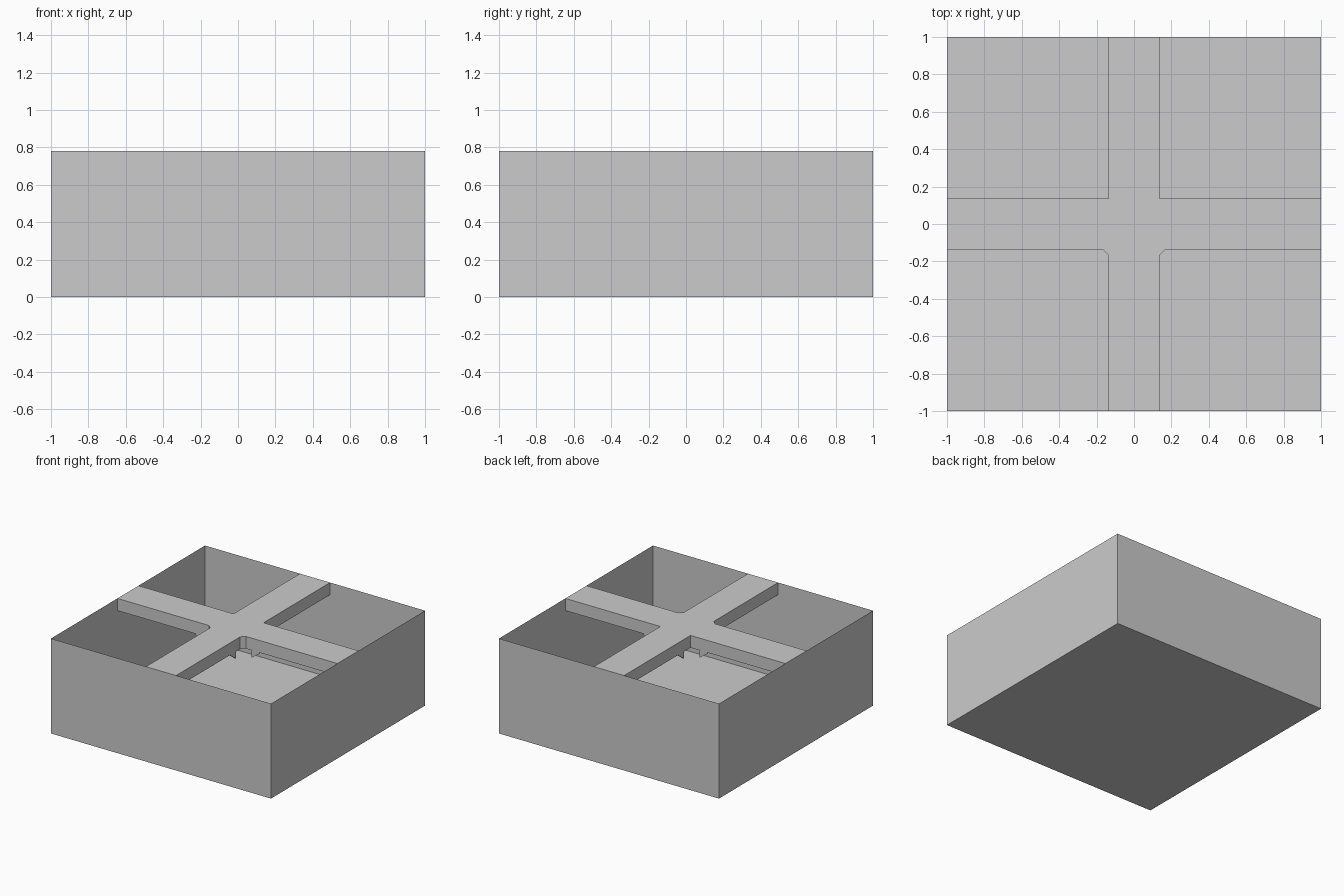
import bpy, bmesh

if "Cube" in bpy.data.objects:
    bpy.data.objects.remove(bpy.data.objects["Cube"])

H = 0.78      # overall height
W = 0.137     # half width of the bridge
T = 0.10      # bridge thickness
C = 0.03      # corner chamfer


def finish(name, bm):
    bmesh.ops.recalc_face_normals(bm, faces=bm.faces[:])
    mesh = bpy.data.meshes.new(name)
    bm.to_mesh(mesh)
    bm.free()
    obj = bpy.data.objects.new(name, mesh)
    bpy.context.collection.objects.link(obj)
    return obj


def extrude_outline(bm, points, offset):
    face = bm.faces.new([bm.verts.new(p) for p in points])
    result = bmesh.ops.extrude_face_region(bm, geom=[face], use_keep_orig=True)
    moved = [g for g in result["geom"] if isinstance(g, bmesh.types.BMVert)]
    bmesh.ops.translate(bm, verts=moved, vec=offset)


# Open box: thin single-sheet walls and a floor
bm = bmesh.new()
bmesh.ops.create_cube(bm, size=1)
bmesh.ops.scale(bm, verts=bm.verts, vec=(2, 2, H))
bmesh.ops.translate(bm, verts=bm.verts, vec=(0, 0, H / 2))
lid = [f for f in bm.faces if f.calc_center_median().z > H - 0.01]
bmesh.ops.delete(bm, geom=lid, context='FACES')
finish("pit_box", bm)

# Cross-shaped bridge, with its two front inner corners chamfered
right_half = [(W, -1), (W, -W - C), (W + C, -W), (1, -W), (1, W), (W, W), (W, 1)]
outline = right_half + [(-x, y) for x, y in reversed(right_half)]
bm = bmesh.new()
extrude_outline(bm, [(x, y, H) for x, y in outline], (0, 0, -T))
finish("cross_bridge", bm)

# Small pointed tabs hanging under the bridge edges, beside each corner
profile = [(0.22, H - T), (0.22, H - 0.16), (0.29, H - T - 0.01), (0.29, H - T)]
bm = bmesh.new()
for sx in (-1, 1):
    for sy in (-1, 1):
        extrude_outline(bm, [(sx * d, sy * W, z) for d, z in profile],
                        (0, -sy * 0.01, 0))
        extrude_outline(bm, [(sx * W, sy * d, z) for d, z in profile],
                        (-sx * 0.01, 0, 0))
finish("hanging_tabs", bm)
